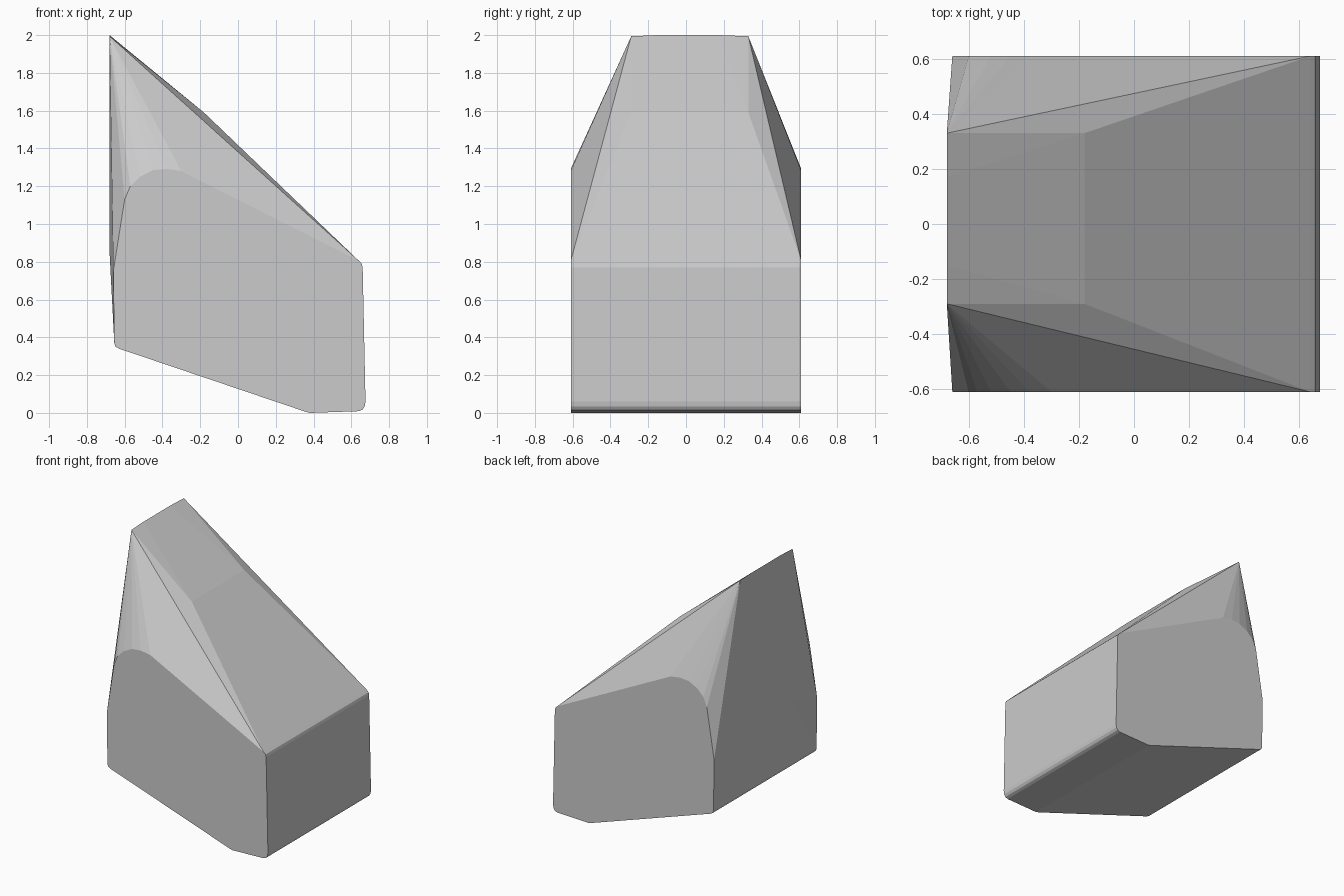
import bpy
import bmesh

cube = bpy.data.objects.get("Cube")
if cube:
    bpy.data.objects.remove(cube, do_unlink=True)

# Plain grey material
grey = bpy.data.materials.new("light_grey")
grey.use_nodes = True
colour = (0.6, 0.6, 0.6, 1)
grey.diffuse_color = colour
grey.node_tree.nodes["Principled BSDF"].inputs["Base Color"].default_value = colour

# Side outline (x, z), with rounded corners
outline = [(-0.655, 0.37), (-0.648, 0.35), (-0.63, 0.34), (0.355, 0.007), (0.38, 0.0),
           (0.64, 0.009), (0.66, 0.018), (0.671, 0.035), (0.675, 0.06),
           (0.66, 0.77), (0.655, 0.79), (0.64, 0.805), (-0.30, 1.28),
           (-0.38, 1.292), (-0.45, 1.285), (-0.52, 1.25), (-0.57, 1.20),
           (-0.60, 1.13), (-0.66, 0.75)]
points = [(x, y, z) for y in (-0.61, 0.61) for x, z in outline]

# Narrow upper ridge and the slight bulge of the tall end
for y in (-0.29, 0.33):
    points += [(-0.68, y, 1.994), (-0.18, y, 1.59), (-0.68, y, 0.85)]
points += [(-0.68, -0.15, 2.0), (-0.68, 0.17, 2.0)]

# Wrap the outline and ridge in one convex solid
bm = bmesh.new()
for p in points:
    bm.verts.new(p)
result = bmesh.ops.convex_hull(bm, input=bm.verts)
unused = {g for key in ("geom_interior", "geom_unused") for g in result[key]
          if isinstance(g, bmesh.types.BMVert) and g.is_valid}
bmesh.ops.delete(bm, geom=list(unused), context='VERTS')
bmesh.ops.dissolve_limit(bm, angle_limit=0.005, verts=bm.verts, edges=bm.edges)
bmesh.ops.recalc_face_normals(bm, faces=bm.faces)

mesh = bpy.data.meshes.new("sloped_block")
bm.to_mesh(mesh)
bm.free()
mesh.materials.append(grey)
block = bpy.data.objects.new("sloped_block", mesh)
bpy.context.collection.objects.link(block)
